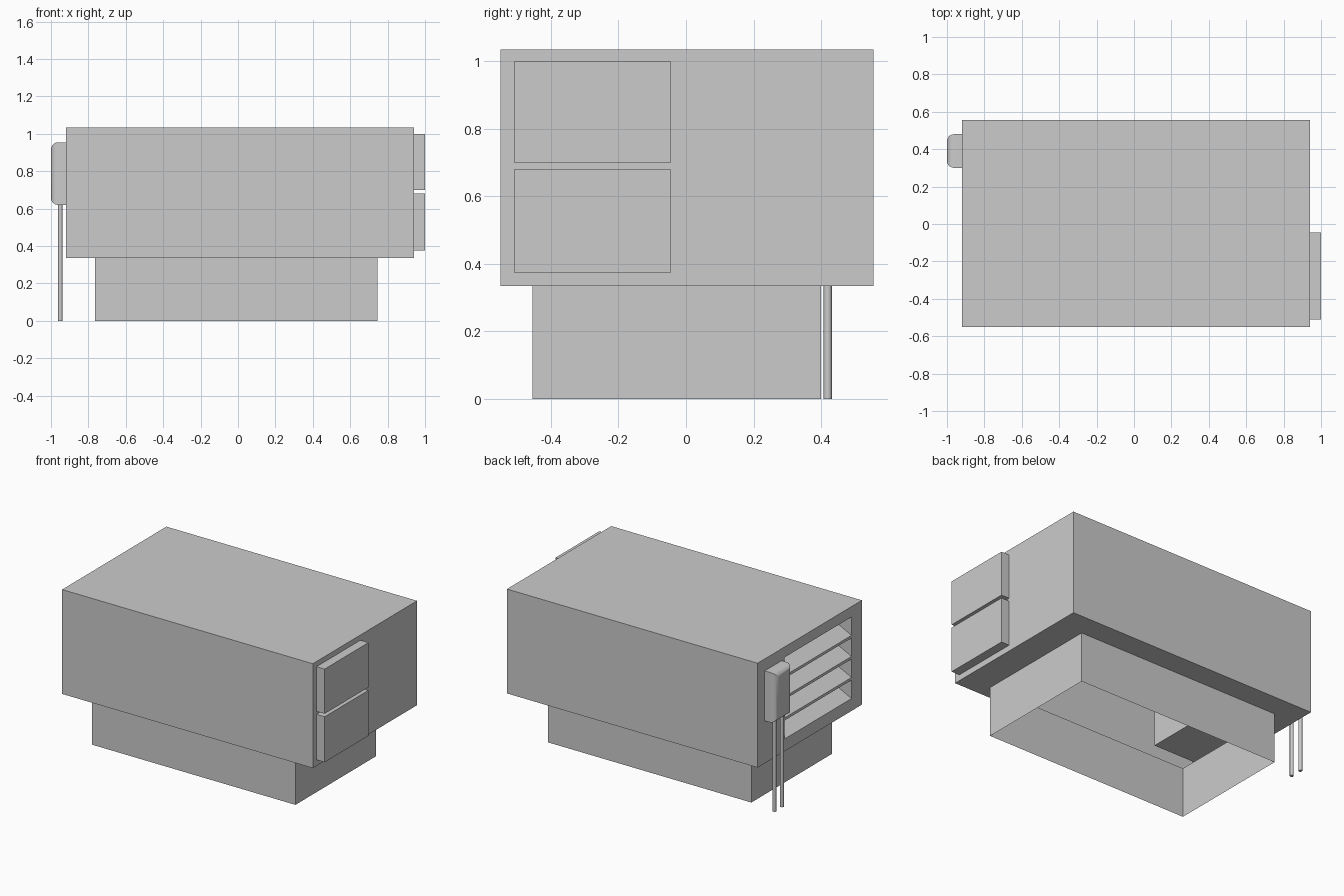
import bpy, bmesh, math
from mathutils import Matrix, Vector

if "Cube" in bpy.data.objects:
    bpy.data.objects.remove(bpy.data.objects["Cube"])

# Main dimensions (min, max)
BX, BY, BZ = (-0.92, 0.94), (-0.55, 0.555), (0.335, 1.035)
CX, CY = (-0.765, 0.745), (-0.455, 0.40)
OY, OZ = (-0.44, 0.268), (0.40, 0.965)
RECESS_X = -0.53


def finish(bm, name):
    bmesh.ops.remove_doubles(bm, verts=bm.verts, dist=1e-5)
    bmesh.ops.recalc_face_normals(bm, faces=bm.faces)
    mesh = bpy.data.meshes.new(name)
    bm.to_mesh(mesh)
    bm.free()
    ob = bpy.data.objects.new(name, mesh)
    bpy.context.collection.objects.link(ob)
    return ob


def box_bm(x, y, z):
    bm = bmesh.new()
    size = Vector((x[1] - x[0], y[1] - y[0], z[1] - z[0]))
    mid = Vector((sum(x), sum(y), sum(z))) / 2
    bmesh.ops.create_cube(bm, size=1, matrix=Matrix.Translation(mid) @ Matrix.Diagonal(size).to_4x4())
    return bm


def rect(a, b):
    return [(a[0], b[0]), (a[1], b[0]), (a[1], b[1]), (a[0], b[1])]


def x_loop(bm, x, y, z):
    return [bm.verts.new((x, p, q)) for p, q in rect(y, z)]


def z_loop(bm, x, y, z):
    return [bm.verts.new((p, q, z)) for p, q in rect(x, y)]


def skin(bm, a, b, skip=()):
    for i in range(4):
        if i not in skip:
            j = (i + 1) % 4
            bm.faces.new((a[i], a[j], b[j], b[i]))


# Hollow housing: louvre recess at the left end, floor opening over the curb
bm = bmesh.new()
back = x_loop(bm, RECESS_X, OY, OZ)
opening = x_loop(bm, BX[0], OY, OZ)
left = x_loop(bm, BX[0], BY, BZ)
right = x_loop(bm, BX[1], BY, BZ)
bm.faces.new(back)
skin(bm, back, opening)
skin(bm, opening, left)
skin(bm, left, right, skip=(0,))
bm.faces.new(right)
skin(bm, z_loop(bm, BX, BY, BZ[0]), z_loop(bm, CX, CY, BZ[0]))
finish(bm, "housing")

# Open-ended roof curb
bm = bmesh.new()
skin(bm, z_loop(bm, CX, CY, 0), z_loop(bm, CX, CY, BZ[0]))
finish(bm, "roof_curb")

# Sloping louvre blades in the recess
pitch = (OZ[1] - OZ[0]) / 4
for i in range(4):
    z = OZ[0] + i * pitch
    run, rise, t = 0.17, 0.085, 0.018
    profile = [(BX[0], z), (BX[0] + run, z + rise), (BX[0] + run, z + rise + t), (BX[0], z + t)]
    bm = bmesh.new()
    ends = [[bm.verts.new((px, y, pz)) for px, pz in profile] for y in OY]
    skin(bm, *ends)
    for e in ends:
        bm.faces.new(e)
    finish(bm, f"louvre_blade_{i + 1}")

# Two access hoods on the right end
for name, z in (("lower_hood", (0.375, 0.68)), ("upper_hood", (0.70, 1.0))):
    finish(box_bm((BX[1], 1.0), (-0.51, -0.045), z), name)

# Electrical box with rounded outer edges
bm = box_bm((-1.0, BX[0]), (0.30, 0.48), (0.62, 0.955))
outer = [e for e in bm.edges if all(v.co.x < -0.99 for v in e.verts)]
bmesh.ops.bevel(bm, geom=outer, offset=0.038, segments=5, profile=0.5, affect='EDGES')
ob = finish(bm, "electrical_box")
bpy.context.view_layer.objects.active = ob
ob.select_set(True)
bpy.ops.object.shade_smooth_by_angle(angle=math.radians(30))
ob.select_set(False)

# Conduits dropping from the electrical box
for i, y in enumerate((0.34, 0.42)):
    bm = bmesh.new()
    bmesh.ops.create_cone(bm, cap_ends=True, segments=16, radius1=0.012, radius2=0.012, depth=0.63,
                          matrix=Matrix.Translation((-0.95, y, 0.315)))
    ob = finish(bm, f"conduit_{i + 1}")
    bpy.context.view_layer.objects.active = ob
    ob.select_set(True)
    bpy.ops.object.shade_smooth_by_angle(angle=math.radians(40))
    ob.select_set(False)
